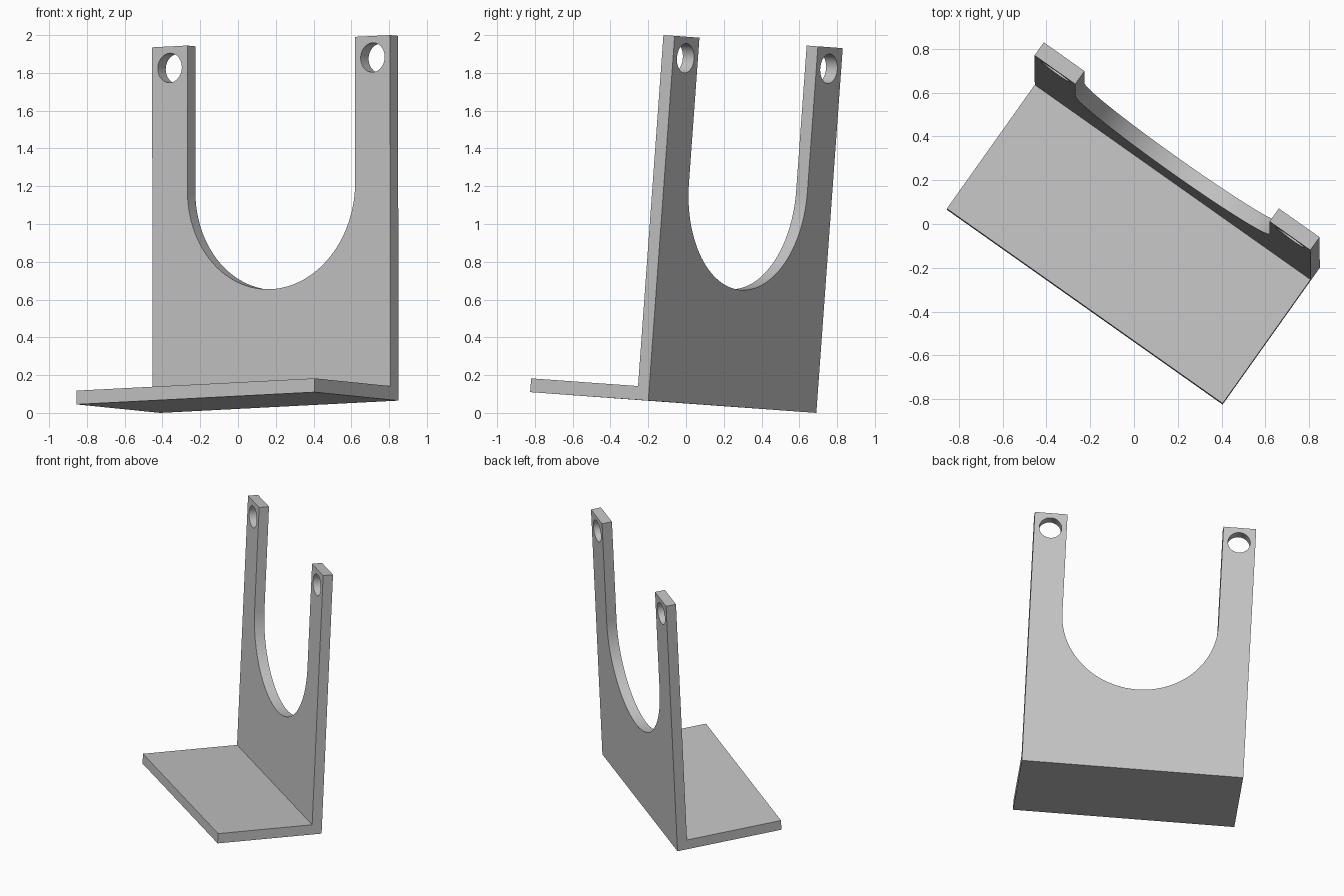
import bpy, bmesh, math
from mathutils import Matrix, Vector

if "Cube" in bpy.data.objects:
    bpy.data.objects.remove(bpy.data.objects["Cube"], do_unlink=True)

# Bracket dimensions
WIDTH, DEPTH, HEIGHT, THICK = 1.544, 0.768, 1.936, 0.073
ARM = 0.228
SLOT_R = WIDTH / 2 - ARM
SLOT_Z = 0.62 + SLOT_R
HOLE_R = 0.078

grey = bpy.data.materials.new("plain grey")
grey.use_nodes = True
colour = (0.55, 0.55, 0.55, 1)
grey.diffuse_color = colour
grey.node_tree.nodes["Principled BSDF"].inputs["Base Color"].default_value = colour


def prism(name, points, sweep):
    """Sweep a closed flat outline along a vector."""
    bm = bmesh.new()
    face = bm.faces.new([bm.verts.new(p) for p in points])
    swept = bmesh.ops.extrude_face_region(bm, geom=[face], use_keep_orig=True)
    moved = [g for g in swept["geom"] if isinstance(g, bmesh.types.BMVert)]
    bmesh.ops.translate(bm, verts=moved, vec=sweep)
    bmesh.ops.recalc_face_normals(bm, faces=bm.faces)
    mesh = bpy.data.meshes.new(name)
    bm.to_mesh(mesh)
    bm.free()
    mesh.materials.append(grey)
    obj = bpy.data.objects.new(name, mesh)
    bpy.context.collection.objects.link(obj)
    return obj


def arc(cx, cz, radius, start, end, steps):
    """Points of an arc in the plane of the back plate, in front of it."""
    angles = [start + (end - start) * i / steps for i in range(steps + 1)]
    return [(cx + radius * math.cos(a), DEPTH - 2 * THICK, cz + radius * math.sin(a))
            for a in angles]


# L-shaped body: base plate and upright plate in one piece
inner = DEPTH - THICK
outline = [(0, 0), (DEPTH, 0), (DEPTH, HEIGHT), (inner, HEIGHT), (inner, THICK), (0, THICK)]
bracket = prism("bracket", [(0, y, z) for y, z in outline], (WIDTH, 0, 0))

# Cutters: round-bottomed slot and a bolt hole in each arm
through = (0, 4 * THICK, 0)
mid = WIDTH / 2
front = DEPTH - 2 * THICK
slot = arc(mid, SLOT_Z, SLOT_R, math.pi, 2 * math.pi, 64)
slot += [(mid + SLOT_R, front, HEIGHT + 1), (mid - SLOT_R, front, HEIGHT + 1)]
cutters = [prism("slot_cutter", slot, through)]
for x in (ARM / 2, WIDTH - ARM / 2):
    ring = arc(x, HEIGHT - ARM / 2, HOLE_R, 0, 2 * math.pi, 48)[:-1]
    cutters.append(prism("hole_cutter", ring, through))

bpy.context.view_layer.objects.active = bracket
for cutter in cutters:
    cutter.hide_render = True
    cut = bracket.modifiers.new("cut", "BOOLEAN")
    cut.operation = "DIFFERENCE"
    cut.solver = "EXACT"
    cut.object = cutter
    bpy.ops.object.modifier_apply(modifier=cut.name)
    bpy.data.objects.remove(cutter, do_unlink=True)

# Turn and tilt the bracket into its resting pose
right = Vector((1.26, -0.89, 0.065)).normalized()
up = right.cross(Vector((0.445, 0.625, -0.045))).normalized()
back = up.cross(right)
pose = Matrix((right, back, up)).transposed().to_4x4()
bracket.data.transform(Matrix.Translation((-0.855, 0.065, 0.045)) @ pose)

# Set the lowest corner on the ground
lowest = min(v.co.z for v in bracket.data.vertices)
bracket.data.transform(Matrix.Translation((0, 0, -lowest)))

bpy.ops.object.select_all(action="DESELECT")
bracket.select_set(True)
bpy.ops.object.shade_smooth_by_angle(angle=math.radians(30))
